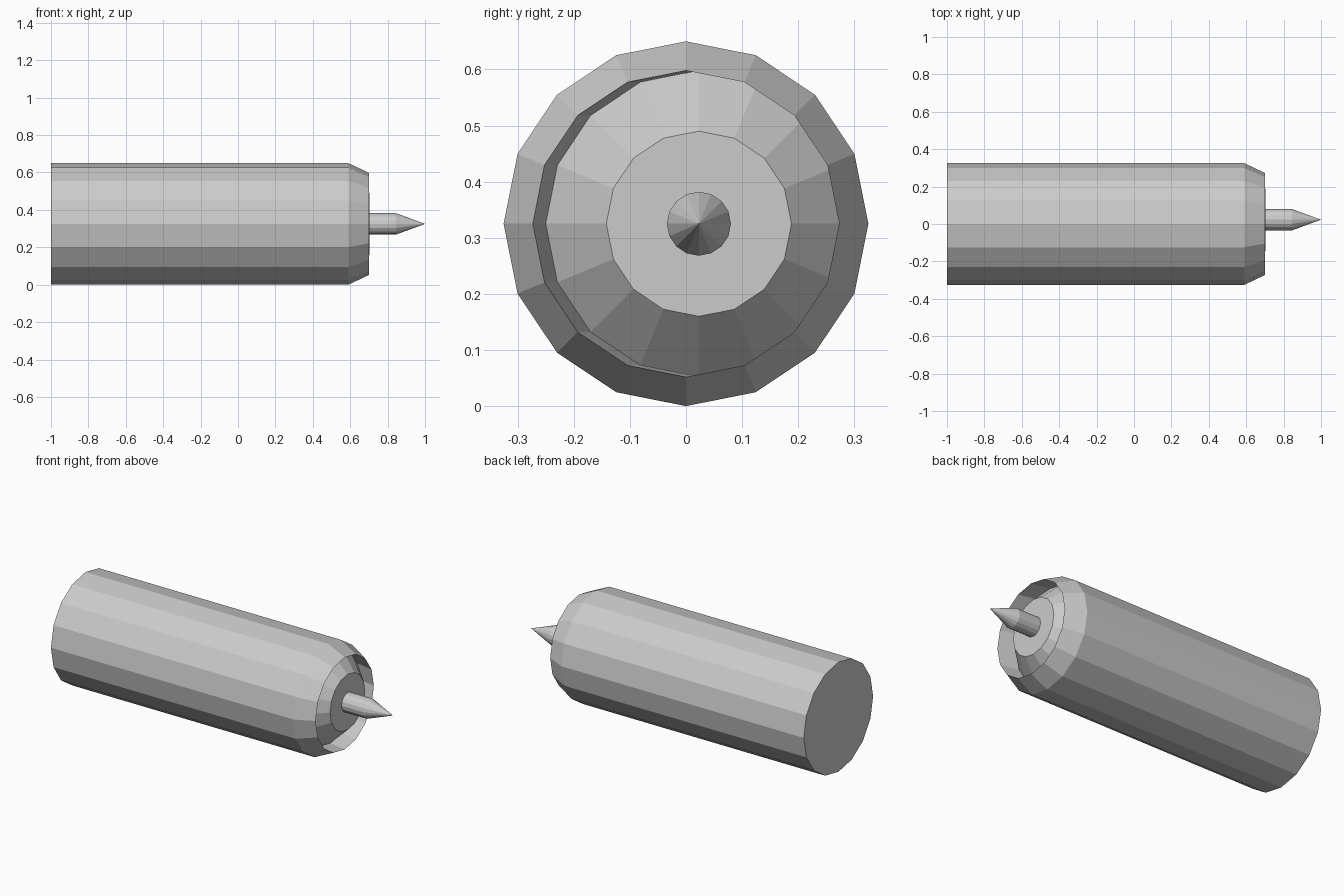
import bpy, math

if "Cube" in bpy.data.objects:
    bpy.data.objects.remove(bpy.data.objects["Cube"])

SIDES = 16
R = 0.325          # main radius, also the height of the axis
OFF = 0.023        # sideways offset of the core


def loft(name, rings, cap_start=False, cap_end=False):
    """Skin a series of x-facing rings (x, radius, y centre); radius 0 makes a point."""
    verts, faces, loops = [], [], []
    for x, r, cy in rings:
        n = 1 if r == 0 else SIDES
        loops.append([len(verts) + i for i in range(n)])
        for i in range(n):
            a = 2 * math.pi * i / SIDES
            verts.append((x, cy + r * math.cos(a), R + r * math.sin(a)))
    for a, b in zip(loops, loops[1:]):
        for i in range(SIDES):
            j = (i + 1) % SIDES
            if len(b) == 1:
                faces.append((a[i], a[j], b[0]))
            else:
                faces.append((a[i], a[j], b[j], b[i]))
    if cap_start:
        faces.append(loops[0][::-1])
    if cap_end:
        faces.append(loops[-1])
    mesh = bpy.data.meshes.new(name)
    mesh.from_pydata(verts, [], faces)
    mesh.update()
    obj = bpy.data.objects.new(name, mesh)
    bpy.context.collection.objects.link(obj)
    return obj


# Barrel with tapered lip, turning back into a slightly offset recess
loft("barrel", [(-1, R, 0), (0.59, R, 0), (0.70, 0.273, 0), (0.59, 0.273, OFF)],
     cap_start=True)

# Blunt cone rising from the bottom of the recess to just past the lip
loft("inner_cone", [(0.59, 0.273, OFF), (0.703, 0.165, OFF)], cap_end=True)

# Pointed rod at the front
loft("point", [(0.703, 0.057, OFF), (0.845, 0.057, OFF), (1.0, 0, OFF)])
